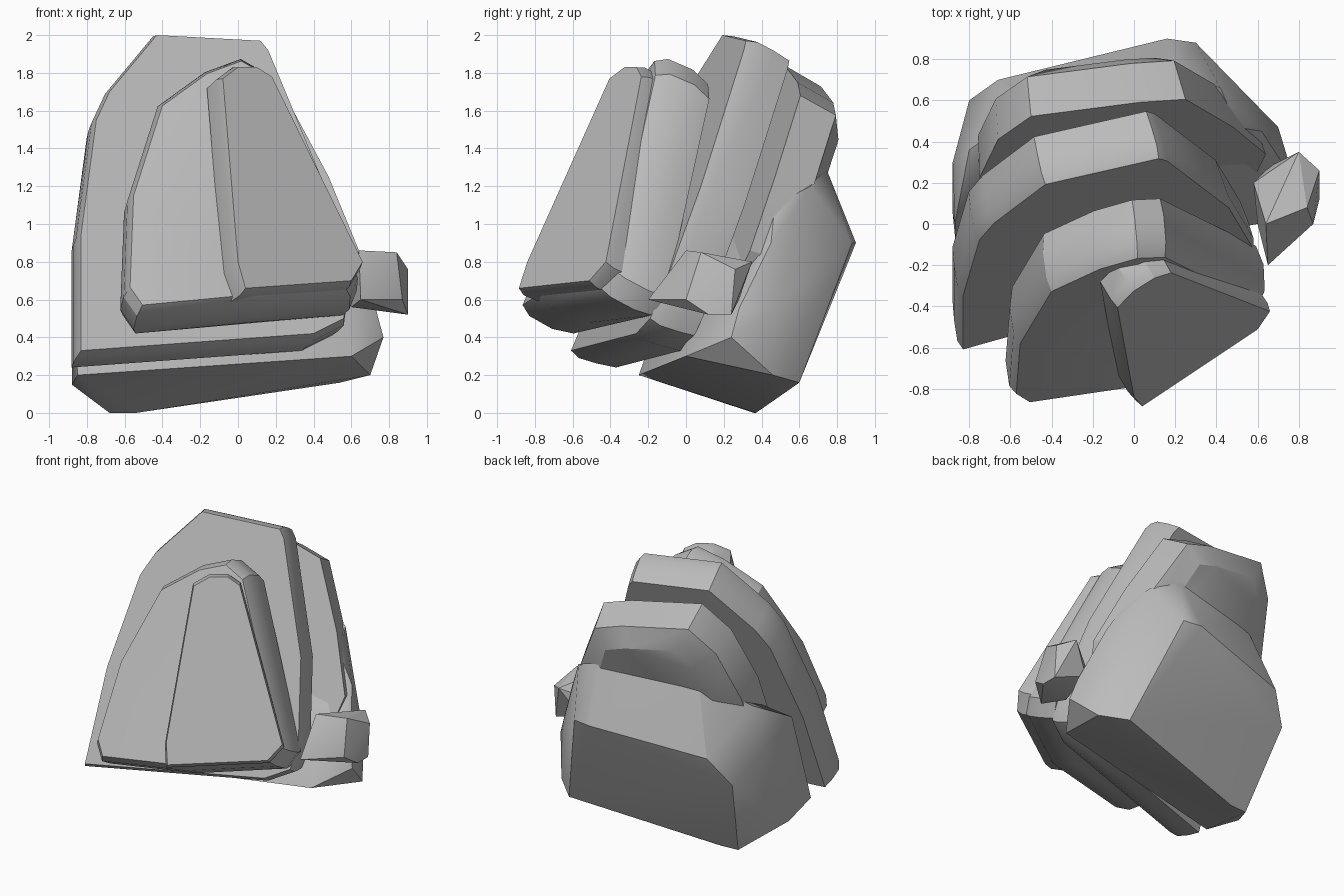
import bpy, bmesh, math
from mathutils import Vector

if "Cube" in bpy.data.objects:
    bpy.data.objects.remove(bpy.data.objects["Cube"])

stone = bpy.data.materials.new("grey_stone")
stone.use_nodes = True
grey = (.5, .5, .5, 1)
stone.diffuse_color = grey
stone.node_tree.nodes["Principled BSDF"].inputs["Base Color"].default_value = grey


def chunk(name, points):
    """Convex boulder wrapped around its corner points."""
    bm = bmesh.new()
    for p in points:
        bm.verts.new(p)
    hull = bmesh.ops.convex_hull(bm, input=bm.verts[:])
    unused = {g for g in hull["geom_interior"] + hull["geom_unused"]
              if isinstance(g, bmesh.types.BMVert)}
    bmesh.ops.delete(bm, geom=list(unused), context="VERTS")
    bmesh.ops.dissolve_limit(bm, angle_limit=math.radians(4),
                             verts=bm.verts[:], edges=bm.edges[:])
    bmesh.ops.recalc_face_normals(bm, faces=bm.faces[:])
    mesh = bpy.data.meshes.new(name)
    bm.to_mesh(mesh)
    bm.free()
    mesh.materials.append(stone)
    obj = bpy.data.objects.new(name, mesh)
    bpy.context.collection.objects.link(obj)
    bpy.ops.object.select_all(action="DESELECT")
    obj.select_set(True)
    bpy.context.view_layer.objects.active = obj
    bpy.ops.object.shade_smooth_by_angle(angle=math.radians(30))
    return obj


def slab(name, outline, planes, rings):
    """Leaning slab: a front outline laid on planes y = c + b*x + a*z,
    then stepped back along the normal in (depth, scale) rings."""
    center_x = sum(x for x, z in outline) / len(outline)
    center_z = sum(z for x, z in outline) / len(outline)
    b, a = planes[0][1:]
    normal = Vector((-b, 1, -a)).normalized()
    points = []
    for depth, scale in rings:
        for x, z in outline:
            x = center_x + (x - center_x) * scale
            z = center_z + (z - center_z) * scale
            y = max(c + b * x + a * z for c, b, a in planes)
            points.append(Vector((x, y, z)) + normal * depth)
    return chunk(name, points)


# Front layer: a narrow wedge over a wider folded slab
slab("front_wedge",
     [(.04, .66), (.6, .7), (.66, .8), (.45, 1.26), (.18, 1.78),
      (.1, 1.83), (0, 1.83), (-.08, 1.77), (0, .8)],
     [(-1.24, .63, .5)], [(0, 1), (.05, 1.03), (.16, 1.02)])
slab("front_slab",
     [(-.53, .54), (.1, .6), (.6, .64), (.64, .74), (.42, 1.25), (.16, 1.82),
      (.02, 1.9), (-.17, 1.83), (-.42, 1.65), (-.58, 1.15), (-.6, .64)],
     [(-1.1, .1, .5), (-1.15, .63, .5)],
     [(0, .95), (.06, 1), (.2, 1.01), (.31, .97)])

# Tall middle slab
slab("middle_slab",
     [(-.83, .33), (.4, .42), (.56, .5), (.58, .65), (.46, 1.2), (.16, 1.92),
      (.12, 1.97), (-.43, 2), (-.68, 1.7), (-.75, 1.55), (-.83, .95)],
     [(-.54, .25, .42)], [(0, 1), (.06, 1.02), (.16, 1.01), (.26, .99)])

# Rear slab stepping down behind it, highest on its right shoulder
slab("rear_slab",
     [(-.75, .6), (.58, .6), (.64, .86), (.48, 1.25), (.25, 1.68),
      (.03, 1.75), (-.5, 1.84), (-.66, 1.65), (-.75, 1.25)],
     [(-.15, .2, .42)], [(0, 1), (.22, .95), (.3, .7)])

# Heavy base boulder at the back
chunk("base_boulder", [
    # underside
    (-.85, -.25, .2), (-.88, .05, .15), (-.68, .36, 0), (-.54, .37, 0),
    (.54, .6, .16), (.7, .46, .2), (.6, 0, .3),
    # flanks
    (.77, .24, .4), (.73, .28, .55), (.7, .47, .55), (-.8, .6, .6),
    (-.88, .3, .8), (-.87, 0, .9),
    # back ridge and shoulders
    (.16, .9, .9), (.3, .88, .9), (-.66, .7, .8), (-.8, .36, 1.1),
    (-.5, .57, 1.3), (.2, .74, 1.3), (.42, .66, 1.2), (.5, .47, 1.1), (.62, .45, .9)])

# Small loose stone resting on the side
chunk("side_stone", [
    (.65, -.2, .6), (.6, 0, .56), (.64, 0, .86), (.84, .08, .85), (.9, .26, .76),
    (.8, .35, .8), (.9, .12, .52), (.9, .24, .52), (.87, 0, .6), (.58, .2, .7),
    (.66, .28, .6)])
